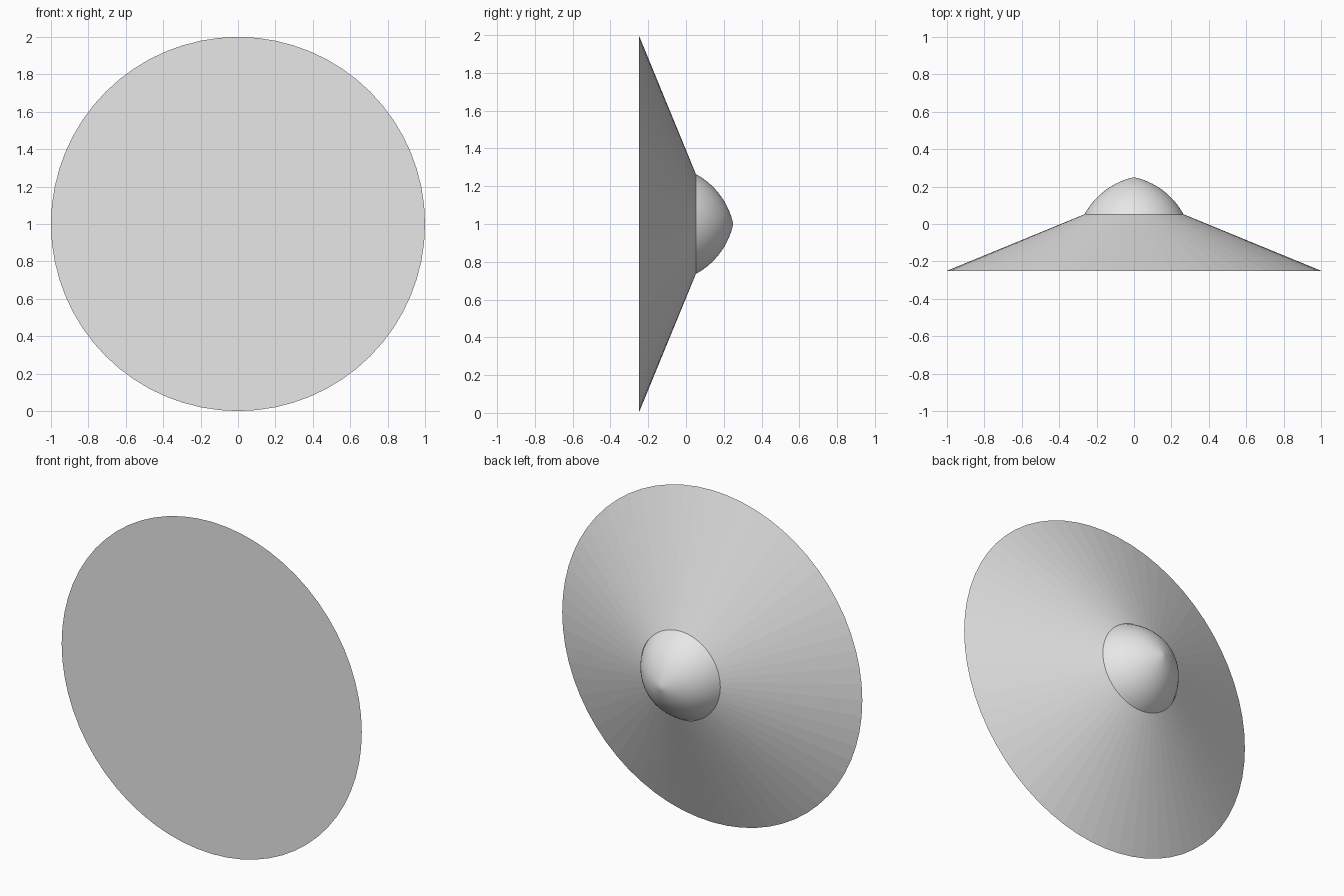
import bpy
import bmesh
from math import sin, cos, pi, radians
from mathutils import Vector

SEGMENTS = 64

default_cube = bpy.data.objects.get("Cube")
if default_cube:
    bpy.data.objects.remove(default_cube)

grey = bpy.data.materials.new("light_grey")
grey.use_nodes = True
grey.diffuse_color = (0.8, 0.8, 0.8, 1)
grey.node_tree.nodes["Principled BSDF"].inputs["Base Color"].default_value = (0.8, 0.8, 0.8, 1)


def revolve(name, profile, smooth):
    """Spin (radius, y) points around the y axis and lift the centre to z = 1."""
    bm = bmesh.new()
    verts = [bm.verts.new((r, y, 0)) for r, y in profile]
    edges = [bm.edges.new(pair) for pair in zip(verts, verts[1:])]
    bmesh.ops.spin(bm, geom=verts + edges, cent=(0, 0, 0), axis=(0, 1, 0),
                   angle=2 * pi, steps=SEGMENTS, use_duplicate=False)
    bmesh.ops.remove_doubles(bm, verts=bm.verts, dist=0.0001)
    bmesh.ops.translate(bm, verts=bm.verts, vec=Vector((0, 0, 1)))
    return finish(name, bm, smooth)


def finish(name, bm, smooth):
    mesh = bpy.data.meshes.new(name)
    bm.to_mesh(mesh)
    bm.free()
    mesh.materials.append(grey)
    for poly in mesh.polygons:
        poly.use_smooth = smooth
    obj = bpy.data.objects.new(name, mesh)
    bpy.context.collection.objects.link(obj)
    return obj


def face_outward(obj, inside):
    """Turn every face away from a point inside the model."""
    bm = bmesh.new()
    bm.from_mesh(obj.data)
    bm.normal_update()
    flipped = [f for f in bm.faces
               if f.normal.dot(f.calc_center_median() - inside) < 0]
    bmesh.ops.reverse_faces(bm, faces=flipped)
    bm.to_mesh(obj.data)
    bm.free()


# Wide cone with a flat disc closing its front
cone = revolve("wide_cone", [(1, -0.25), (0.265, 0.052)], False)
bm = bmesh.new()
bmesh.ops.create_circle(bm, cap_ends=True, segments=SEGMENTS, radius=1)
for v in bm.verts:
    v.co = Vector((v.co.x, -0.25, 1 + v.co.y))
disc = finish("front_disc", bm, False)

# Domed cap, an arc that meets in a slight point
tip, base, radius = radians(12), radians(62), 0.393
arc = []
for i in range(17):
    a = base + (tip - base) * i / 16
    arc.append((radius * (sin(a) - sin(tip)), 0.25 - radius * (cos(tip) - cos(a))))
dome = revolve("domed_cap", arc, True)

for part in (cone, disc, dome):
    face_outward(part, Vector((0, -0.1, 1)))
